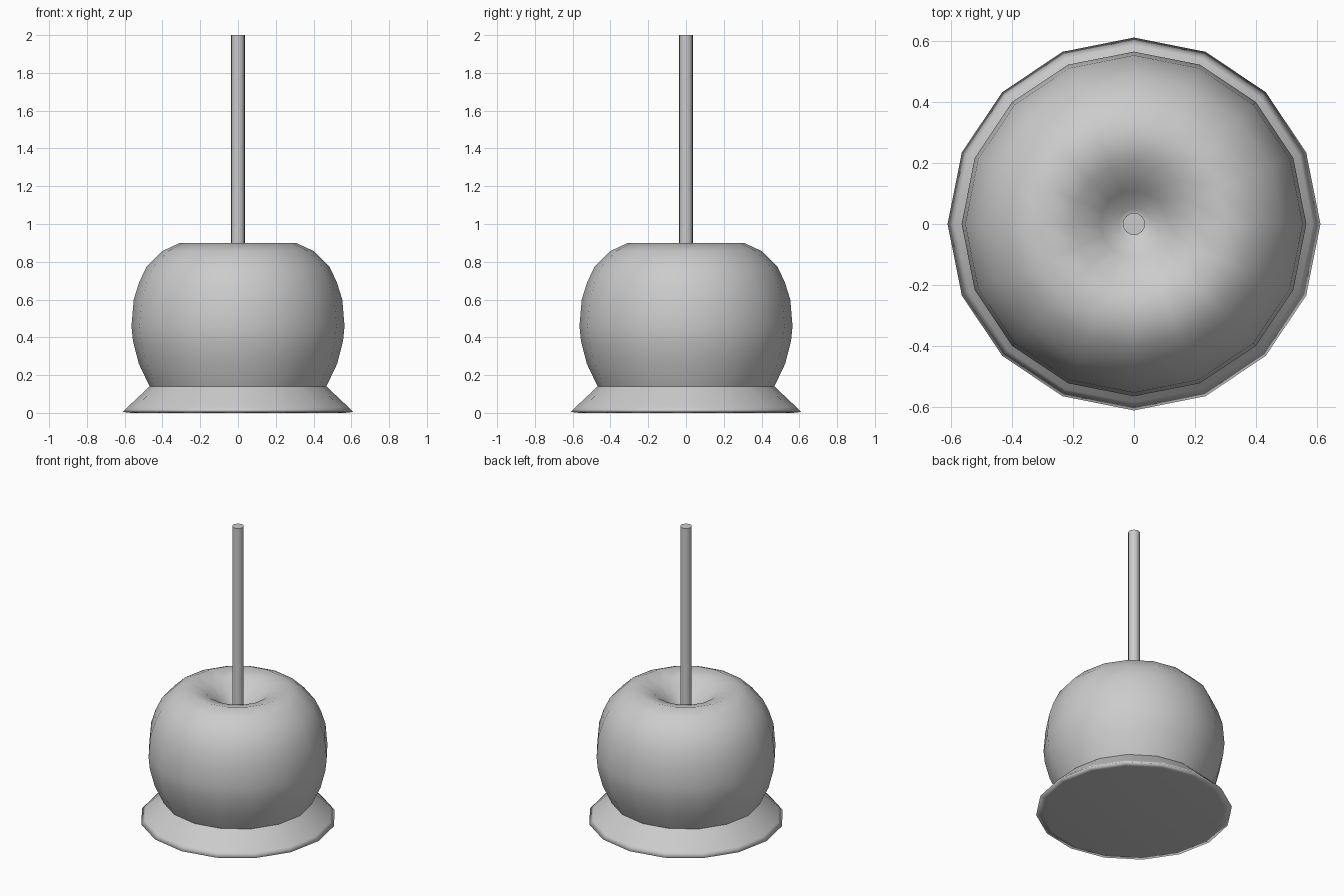
import bpy, bmesh, math

if "Cube" in bpy.data.objects:
    bpy.data.objects.remove(bpy.data.objects["Cube"])


def lathe(name, profile, sides, angle=60, cap_start=False, cap_end=False):
    """Spin a (radius, height) profile, listed bottom to top, around z."""
    bm = bmesh.new()
    rings = []
    for r, z in profile:
        rings.append([bm.verts.new((r * math.cos(2 * math.pi * i / sides),
                                    r * math.sin(2 * math.pi * i / sides), z))
                      for i in range(sides)])
    for a, b in zip(rings, rings[1:]):
        for i in range(sides):
            j = (i + 1) % sides
            bm.faces.new((a[i], a[j], b[j], b[i]))
    if cap_start:
        bm.faces.new(rings[0][::-1])
    if cap_end:
        bm.faces.new(rings[-1])
    mesh = bpy.data.meshes.new(name)
    bm.to_mesh(mesh)
    bm.free()
    obj = bpy.data.objects.new(name, mesh)
    bpy.context.collection.objects.link(obj)
    bpy.ops.object.select_all(action='DESELECT')
    obj.select_set(True)
    bpy.context.view_layer.objects.active = obj
    bpy.ops.object.shade_smooth_by_angle(angle=math.radians(angle))
    return obj


# Flared puddle at the foot, with a slightly tucked-under rim
lathe("coating_puddle",
      [(0.565, 0.0), (0.61, 0.005), (0.585, 0.03), (0.50, 0.11), (0.468, 0.14)],
      16, angle=180, cap_start=True)

# Apple body with the dimple around the stick
lathe("apple_body",
      [(0.468, 0.14), (0.525, 0.26), (0.556, 0.38), (0.564, 0.46),
       (0.552, 0.60), (0.524, 0.69), (0.484, 0.775), (0.40, 0.857),
       (0.308, 0.90), (0.20, 0.868), (0.11, 0.79), (0.05, 0.73), (0.03, 0.725)],
      16, angle=80, cap_end=True)

# Stick
lathe("stick", [(0.036, 0.70), (0.036, 2.0)], 16, angle=40,
      cap_start=True, cap_end=True)
